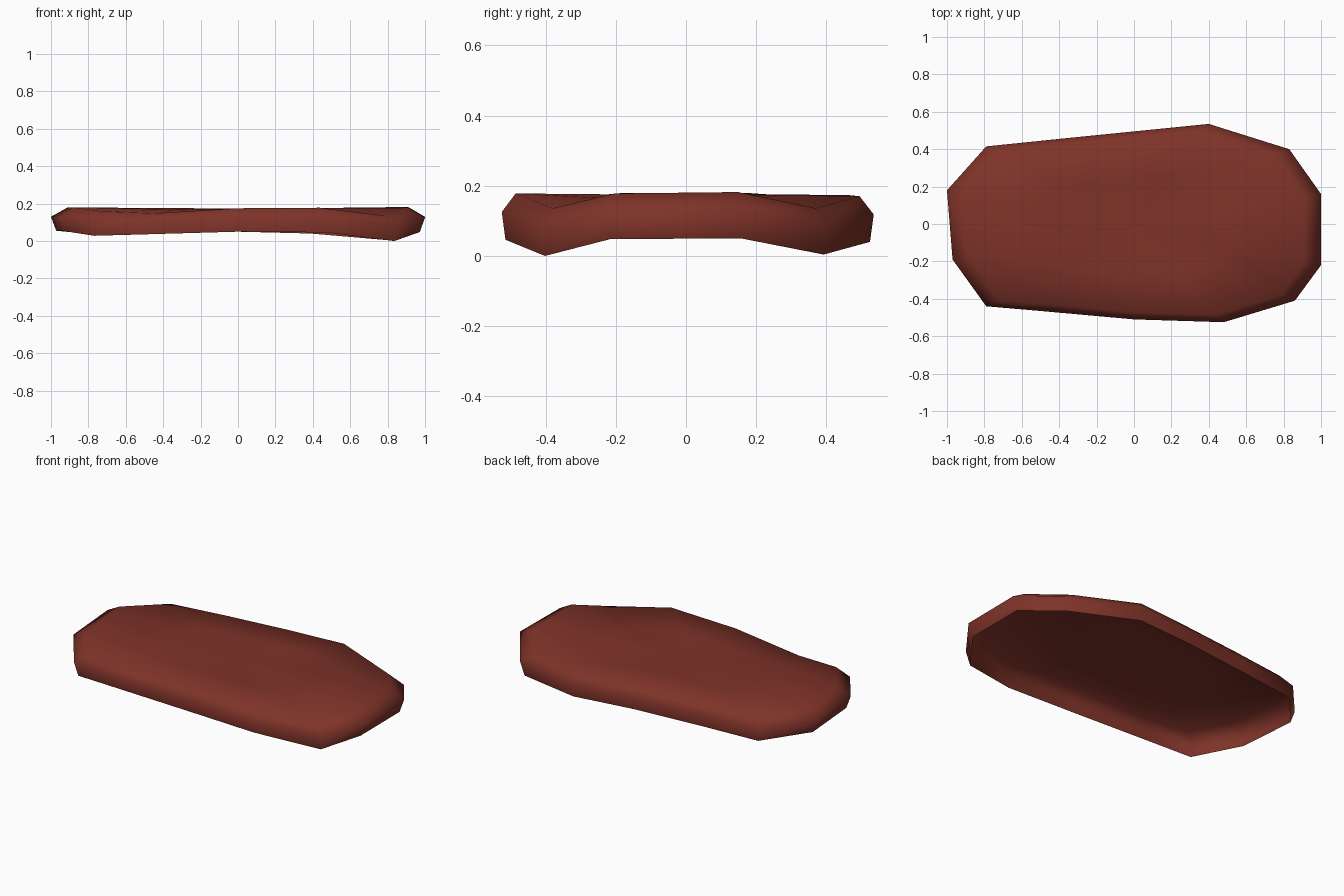
import bpy
import bmesh

if "Cube" in bpy.data.objects:
    bpy.data.objects.remove(bpy.data.objects["Cube"])

# Plain reddish-brown surface
mat = bpy.data.materials.new("red brown")
mat.diffuse_color = (0.21, 0.033, 0.022, 1)
mat.use_nodes = True
mat.node_tree.nodes["Principled BSDF"].inputs["Base Color"].default_value = mat.diffuse_color

# Outline, counter-clockwise: x, y, bottom rim height, top edge height
outline = [
    (1.0, -0.22, 0.048, 0.178), (1.0, 0.16, 0.05, 0.182),
    (0.83, 0.40, 0.004, 0.136), (0.40, 0.535, 0.04, 0.17),
    (0.0, 0.495, 0.05, 0.174), (-0.40, 0.455, 0.045, 0.172),
    (-0.79, 0.415, 0.035, 0.165), (-1.0, 0.18, 0.055, 0.18),
    (-0.97, -0.19, 0.055, 0.18), (-0.79, -0.44, 0.028, 0.158),
    (-0.50, -0.465, 0.036, 0.148), (0.0, -0.51, 0.05, 0.175),
    (0.48, -0.525, 0.046, 0.178), (0.86, -0.41, 0.0, 0.136),
]

# Open-bottomed shell: rim, widest belt, top edge, inner top ring, centre
bm = bmesh.new()


def ring(sx, sy, height):
    return [bm.verts.new((x * sx, y * sy, height(b, t))) for x, y, b, t in outline]


rings = [
    ring(0.972, 0.98, lambda b, t: b),
    ring(1.0, 1.0, lambda b, t: b * 0.4 + t * 0.6),
    ring(0.91, 0.925, lambda b, t: t),
    ring(0.5, 0.5, lambda b, t: 0.175 * 0.7 + t * 0.3),
]
n = len(outline)
for low, high in zip(rings, rings[1:]):
    for i in range(n):
        j = (i + 1) % n
        bm.faces.new((low[i], low[j], high[j], high[i]))
centre = bm.verts.new((0, 0, 0.174))
for i in range(n):
    bm.faces.new((rings[-1][i], rings[-1][(i + 1) % n], centre))
for f in bm.faces:
    f.smooth = True

mesh = bpy.data.meshes.new("curved_slab_shell")
bm.to_mesh(mesh)
bm.free()
mesh.materials.append(mat)
shell = bpy.data.objects.new("curved_slab_shell", mesh)
bpy.context.collection.objects.link(shell)
